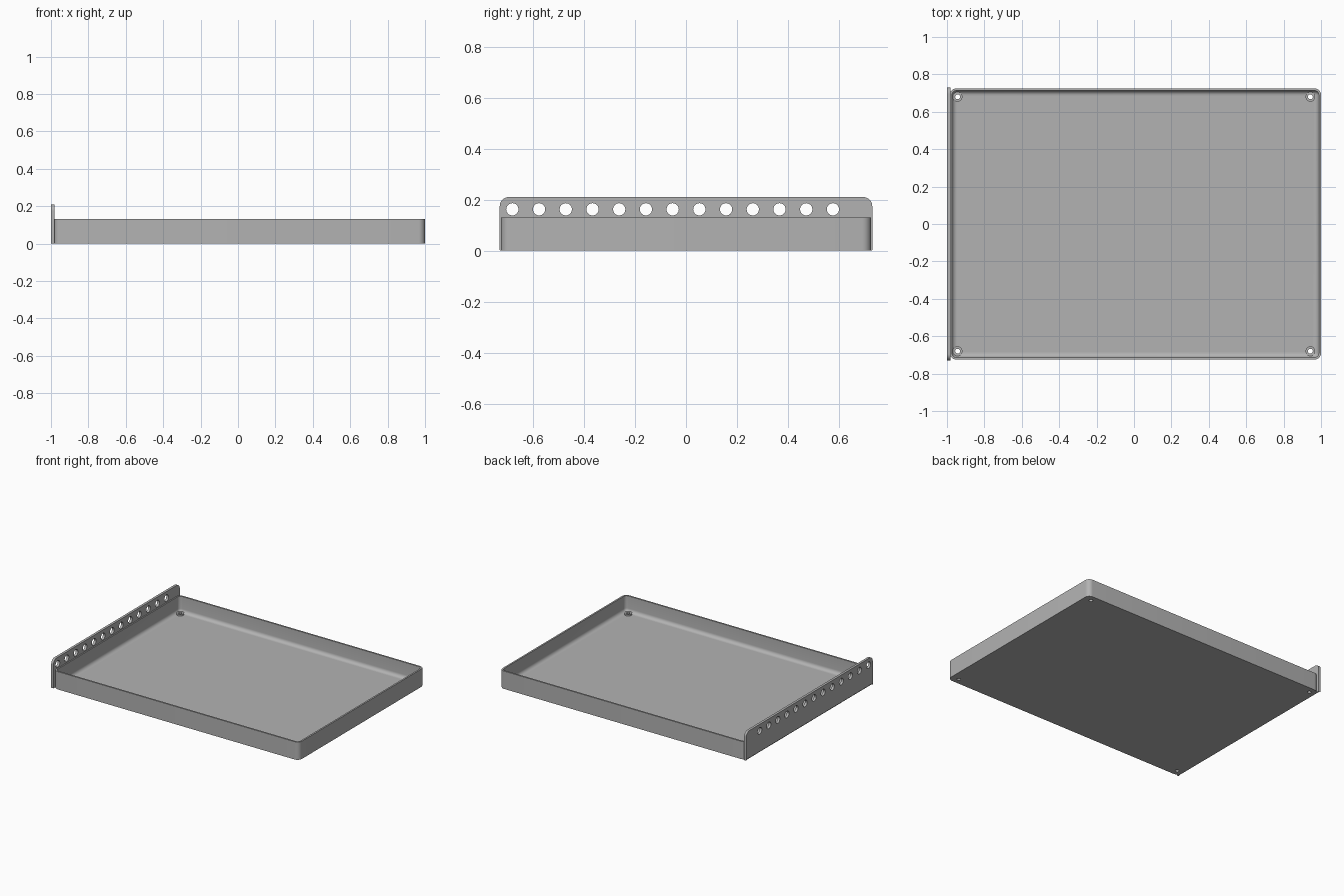
import bpy
import bmesh
import math

cube = bpy.data.objects.get("Cube")
if cube:
    bpy.data.objects.remove(cube, do_unlink=True)

steel = bpy.data.materials.new("grey steel")
steel.use_nodes = True
grey = (0.45, 0.45, 0.45, 1)
steel.diffuse_color = grey
steel.node_tree.nodes["Principled BSDF"].inputs["Base Color"].default_value = grey

HALF_Y = 0.725      # tray half depth
X0, X1 = -0.985, 1.0
HEIGHT, FLOOR, WALL, FILLET = 0.13, 0.014, 0.012, 0.026


def finish(bm, name):
    bmesh.ops.recalc_face_normals(bm, faces=bm.faces)
    mesh = bpy.data.meshes.new(name)
    bm.to_mesh(mesh)
    bm.free()
    mesh.materials.append(steel)
    obj = bpy.data.objects.new(name, mesh)
    bpy.context.collection.objects.link(obj)
    return obj


def activate(obj):
    bpy.ops.object.select_all(action="DESELECT")
    obj.select_set(True)
    bpy.context.view_layer.objects.active = obj


def rounded_rect(x0, x1, y0, y1, radii, steps=8):
    """Counterclockwise outline; radii start at the x1, y1 corner."""
    points = []
    for i, (sx, sy) in enumerate([(1, 1), (-1, 1), (-1, -1), (1, -1)]):
        r = radii[i]
        cx = x1 - r if sx > 0 else x0 + r
        cy = y1 - r if sy > 0 else y0 + r
        for k in range(steps + 1):
            a = math.pi / 2 * (i + k / steps)
            points.append((cx + r * math.cos(a), cy + r * math.sin(a)))
    return points


def cylinders(name, centres, radius, depth, axis):
    bm = bmesh.new()
    for c in centres:
        made = bmesh.ops.create_cone(bm, cap_ends=True, segments=32,
                                     radius1=radius, radius2=radius, depth=depth)
        for v in made["verts"]:
            if axis == "X":
                v.co.x, v.co.z = v.co.z, -v.co.x
            v.co.x += c[0]
            v.co.y += c[1]
            v.co.z += c[2]
    return finish(bm, name)


def drill(obj, cutter):
    cutter.hide_render = True
    mod = obj.modifiers.new("holes", "BOOLEAN")
    mod.object = cutter
    mod.solver = "EXACT"
    activate(obj)
    bpy.ops.object.modifier_apply(modifier=mod.name)
    bpy.data.objects.remove(cutter, do_unlink=True)


# Tray: nested rounded outlines up the outside, over the rim and down to the floor
sections = [(0, 0), (0, HEIGHT), (WALL, HEIGHT), (WALL, FLOOR + FILLET)]
for k in range(1, 7):
    a = math.pi / 2 * k / 6
    sections.append((WALL + FILLET * (1 - math.cos(a)),
                     FLOOR + FILLET * (1 - math.sin(a))))
bm = bmesh.new()
rings = []
for inset, z in sections:
    outline = rounded_rect(X0 + inset, X1 - inset, -HALF_Y + inset, HALF_Y - inset,
                           [max(0.035 - inset, 0.008)] * 4)
    rings.append([bm.verts.new((x, y, z)) for x, y in outline])
for lower, upper in zip(rings, rings[1:]):
    n = len(lower)
    for i in range(n):
        j = (i + 1) % n
        bm.faces.new((lower[i], lower[j], upper[j], upper[i]))
bm.faces.new(rings[0])
bm.faces.new(rings[-1])
tray = finish(bm, "tray")

# Corner bosses with through holes
corners = [(sx * 0.943, sy * 0.68) for sx in (-1, 1) for sy in (-1, 1)]
bosses = cylinders("corner_bosses", [(x, y, FLOOR + 0.003) for x, y in corners],
                   0.026, 0.014, "Z")
for part in (tray, bosses):
    drill(part, cylinders("hole_cutter", [(x, y, 0.02) for x, y in corners],
                          0.013, 0.1, "Z"))

# Tall perforated side plate with rounded top corners and a bent lower edge
bm = bmesh.new()
outline = rounded_rect(-0.73, 0.73, 0, 0.21, [0.035, 0.035, 0.004, 0.004])
face = bm.faces.new([bm.verts.new((-1, y, z)) for y, z in outline])
made = bmesh.ops.extrude_face_region(bm, geom=[face])
for v in made["geom"]:
    if isinstance(v, bmesh.types.BMVert):
        v.co.x += 0.018
bend = [e for e in bm.edges
        if all(v.co.z < 0.0001 and v.co.x < -0.999 for v in e.verts)]
bmesh.ops.bevel(bm, geom=bend, offset=0.01, segments=4, affect="EDGES")
plate = finish(bm, "perforated_side_plate")
drill(plate, cylinders("hole_cutter",
                       [(-0.99, (i - 6.5) * 0.1047, 0.162) for i in range(14)],
                       0.024, 0.1, "X"))

for part in (tray, bosses, plate):
    activate(part)
    bpy.ops.object.shade_smooth_by_angle(angle=math.radians(35))
